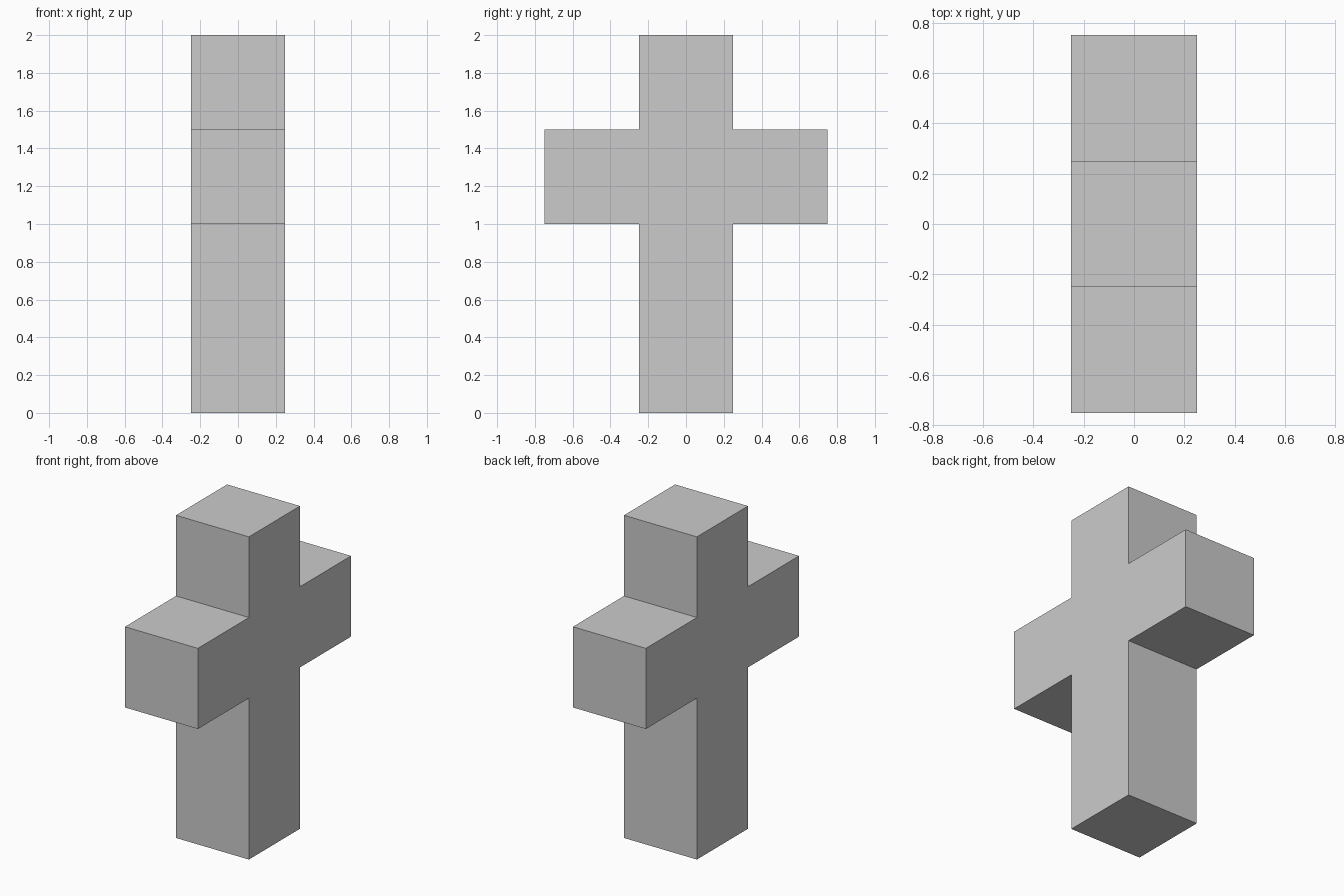
import bpy
import bmesh
from mathutils import Vector

if "Cube" in bpy.data.objects:
    bpy.data.objects.remove(bpy.data.objects["Cube"])

THICK = 0.5  # depth along x

# Right half of the cross outline as (y, z), bottom to top
half = [(0.25, 0), (0.25, 1), (0.75, 1), (0.75, 1.5), (0.25, 1.5), (0.25, 2)]
outline = half + [(-y, z) for y, z in reversed(half)]

# Extrude the outline along x into a solid cross
bm = bmesh.new()
face = bm.faces.new([bm.verts.new((-THICK / 2, y, z)) for y, z in outline])
ext = bmesh.ops.extrude_face_region(bm, geom=[face], use_keep_orig=True)
moved = [e for e in ext["geom"] if isinstance(e, bmesh.types.BMVert)]
bmesh.ops.translate(bm, verts=moved, vec=Vector((THICK, 0, 0)))
bmesh.ops.recalc_face_normals(bm, faces=bm.faces)

mesh = bpy.data.meshes.new("cross")
bm.to_mesh(mesh)
bm.free()
bpy.context.collection.objects.link(bpy.data.objects.new("cross", mesh))
